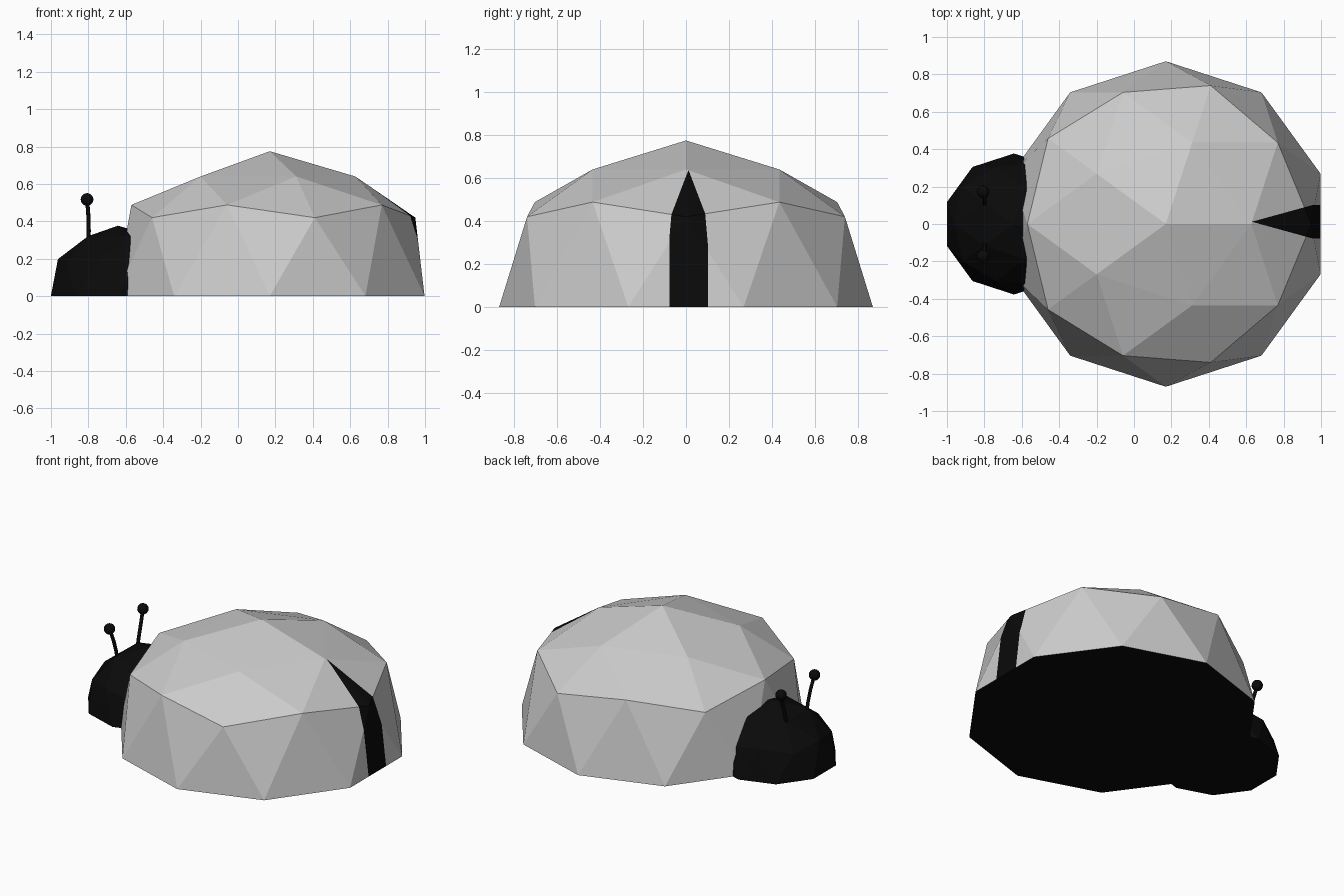
import bpy, bmesh, math
from mathutils import Vector

if "Cube" in bpy.data.objects:
    bpy.data.objects.remove(bpy.data.objects["Cube"])


def material(name, v):
    m = bpy.data.materials.new(name)
    m.diffuse_color = (v, v, v, 1)
    m.use_nodes = True
    m.node_tree.nodes["Principled BSDF"].inputs["Base Color"].default_value = m.diffuse_color
    return m


grey = material("shell grey", 0.6)
black = material("body black", 0.003)


def add_object(name, bm, mats):
    bmesh.ops.recalc_face_normals(bm, faces=bm.faces)
    me = bpy.data.meshes.new(name)
    bm.to_mesh(me)
    bm.free()
    for m in mats:
        me.materials.append(m)
    ob = bpy.data.objects.new(name, me)
    bpy.context.collection.objects.link(ob)
    return ob


def half_ball(radius):
    """Upper half of a faceted ball, open at the bottom."""
    bm = bmesh.new()
    bmesh.ops.create_icosphere(bm, subdivisions=2, radius=radius)
    low = [v for v in bm.verts if v.co.z < -0.01 * radius]
    bmesh.ops.delete(bm, geom=low, context='VERTS')
    return bm


def close_bottom(bm):
    edges = [e for e in bm.edges if e.is_boundary]
    return bmesh.ops.holes_fill(bm, edges=edges, sides=0)["faces"]


# Shell: half ball with lowered crown and raised shoulder ring
R, CX = 0.87, 0.17
rings = [(0, 0), (0.447, 0.42), (0.526, 0.488), (0.851, 0.64), (1, 0.775)]
bm = half_ball(R)
for v in bm.verts:
    v.co.z = min(rings, key=lambda r: abs(r[0] - v.co.z / R))[1]
    v.co.x += CX

# Black wedge between the wings, cut into the rear faces
TIP, MID, SLOPE, HALF = 0.63, 0.012, 0.275, 0.09
for s in (1, -1):
    for point, normal in (((TIP, MID, 0), (SLOPE, -s, 0)),
                          ((0, MID + s * HALF, 0), (0, 1, 0))):
        rear = [f for f in bm.faces
                if f.calc_center_median().x > TIP and abs(f.calc_center_median().y) < 0.42]
        geom = set(rear)
        for f in rear:
            geom.update(f.edges, f.verts)
        bmesh.ops.bisect_plane(bm, geom=list(geom), dist=1e-5, plane_co=Vector(point),
                               plane_no=Vector(normal).normalized())
for f in bm.faces:
    c = f.calc_center_median()
    if c.x > TIP and abs(c.y - MID) < min(HALF, SLOPE * (c.x - TIP)):
        f.material_index = 1
for f in close_bottom(bm):
    f.material_index = 1
add_object("shell", bm, [grey, black])

# Head
bm = half_ball(0.377)
close_bottom(bm)
add_object("head", bm, [black]).location = (-0.642, 0, 0)

# Antennae: bent stems with round tips
for s, side in ((1, "left"), (-1, "right")):
    cu = bpy.data.curves.new("antenna_stem_" + side, 'CURVE')
    cu.dimensions = '3D'
    cu.bevel_depth = 0.011
    cu.bevel_resolution = 2
    sp = cu.splines.new('POLY')
    path = [(-0.80, 0.10, 0.27), (-0.798, 0.115, 0.35),
            (-0.80, 0.14, 0.43), (-0.806, 0.17, 0.51)]
    sp.points.add(len(path) - 1)
    for p, (x, y, z) in zip(sp.points, path):
        p.co = (x, s * y, z, 1)
    cu.materials.append(black)
    bpy.context.collection.objects.link(bpy.data.objects.new("antenna_stem_" + side, cu))

    bm = bmesh.new()
    bmesh.ops.create_uvsphere(bm, u_segments=16, v_segments=10, radius=0.034)
    for f in bm.faces:
        f.smooth = True
    add_object("antenna_tip_" + side, bm, [black]).location = (-0.807, s * 0.172, 0.517)
